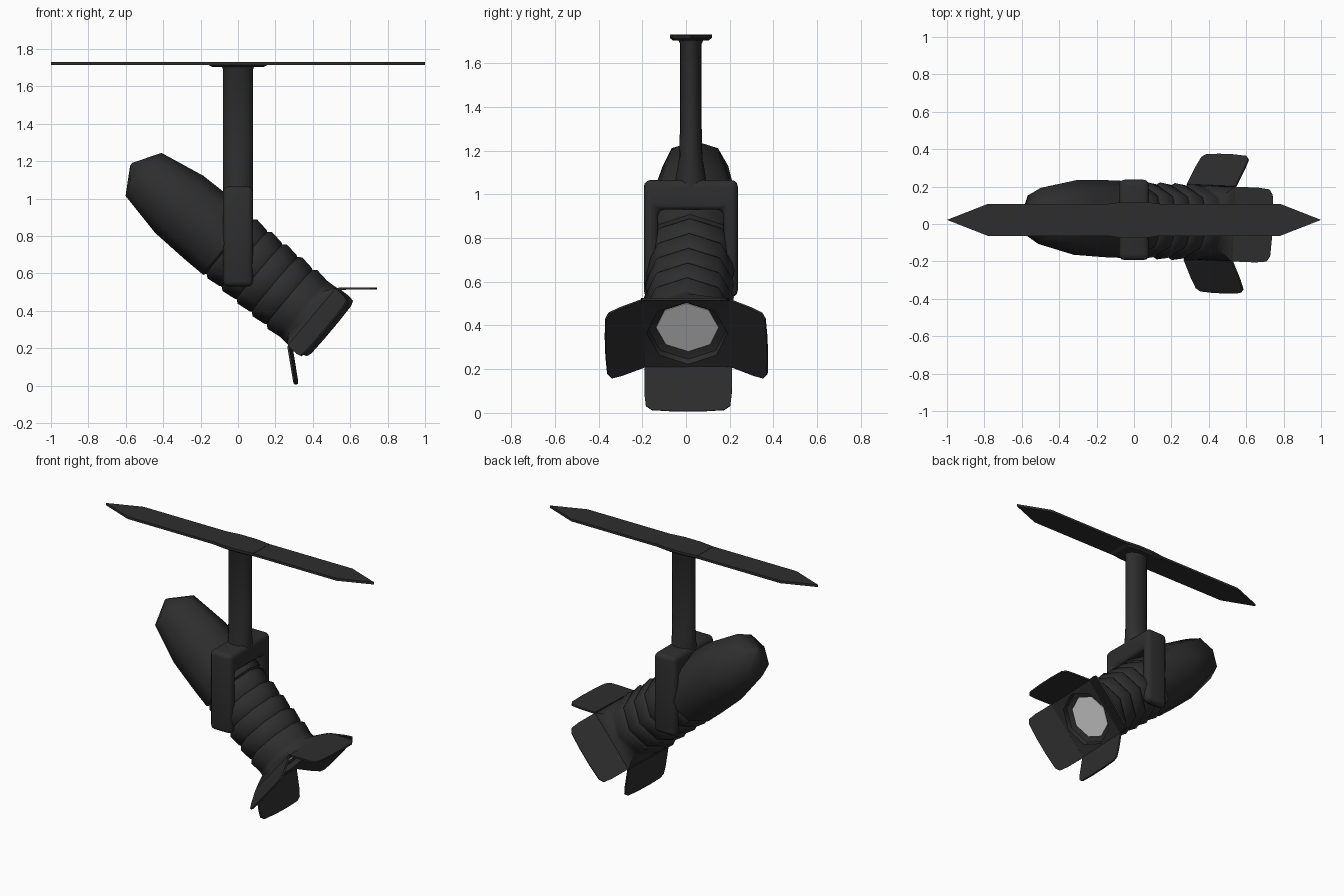
import bpy, bmesh
from math import sin, cos, pi, radians
from mathutils import Matrix, Vector

cube = bpy.data.objects.get("Cube")
if cube:
    bpy.data.objects.remove(cube, do_unlink=True)


def material(name, rgb):
    m = bpy.data.materials.new(name)
    m.use_nodes = True
    m.diffuse_color = (*rgb, 1)
    m.node_tree.nodes["Principled BSDF"].inputs["Base Color"].default_value = (*rgb, 1)
    return m


BLACK = material("matte black", (0.027, 0.027, 0.027))
GLASS = material("pale lens", (0.8, 0.8, 0.8))
MID_Y = 0.022


def finish(name, bm, mat, matrix=Matrix(), smooth=None):
    bmesh.ops.recalc_face_normals(bm, faces=bm.faces)
    me = bpy.data.meshes.new(name)
    bm.to_mesh(me)
    bm.free()
    me.materials.append(mat)
    ob = bpy.data.objects.new(name, me)
    bpy.context.collection.objects.link(ob)
    ob.matrix_world = matrix
    if smooth:
        bpy.ops.object.select_all(action='DESELECT')
        ob.select_set(True)
        bpy.context.view_layer.objects.active = ob
        bpy.ops.object.shade_smooth_by_angle(angle=radians(smooth))
    return ob


def loft(name, rings, mat, matrix=Matrix(), smooth=None):
    """Skin a list of equal-length point rings and cap both ends."""
    bm = bmesh.new()
    loops = [[bm.verts.new(p) for p in ring] for ring in rings]
    for a, b in zip(loops, loops[1:]):
        for i in range(len(a)):
            j = (i + 1) % len(a)
            bm.faces.new((a[i], a[j], b[j], b[i]))
    bm.faces.new(loops[0])
    bm.faces.new(loops[-1])
    return finish(name, bm, mat, matrix, smooth)


def prism(name, outline, axis, depth, mat, matrix=Matrix()):
    """Extrude a flat outline along an axis."""
    d = Vector(axis) * depth
    pts = [Vector(p) for p in outline]
    return loft(name, [pts, [p + d for p in pts]], mat, matrix)


def octagon(a, r, corner=1.0):
    """Ring across the lamp axis; corner pushes the diagonals outward."""
    ring = []
    for i in range(8):
        k = r * (corner if i % 2 else 1)
        ring.append((a, k * sin(i * pi / 4), k * cos(i * pi / 4)))
    return ring


def ellipse(z, rx, ry, n=16):
    return [(rx * cos(2 * pi * i / n), MID_Y + ry * sin(2 * pi * i / n), z) for i in range(n)]


# Lamp head frame: local x runs along the barrel towards the lens
HEAD = (Matrix.Translation((0, MID_Y, 0.705))
        @ Matrix.Rotation(-0.042, 4, 'Z') @ Matrix.Rotation(radians(40), 4, 'Y'))

# Barrel with pointed back, ribbed neck and recessed front
profile = [(-0.745, 0.01), (-0.66, 0.15), (-0.41, 0.2), (-0.2, 0.206), (-0.07, 0.206)]
for i in range(5):
    a = -0.06 + 0.105 * i
    profile += [(a, 0.19), (a + 0.02, 0.206), (a + 0.095, 0.196)]
profile += [(0.48, 0.197), (0.52, 0.2, 1.38), (0.535, 0.2, 1.41),
            (0.53, 0.185), (0.5, 0.18), (0.484, 0.143)]
loft("barrel", [octagon(*p) for p in profile], BLACK, HEAD, 50)

# Lens
loft("lens", [octagon(0.482, 0.142), octagon(0.488, 0.142)], GLASS, HEAD)

# Four hinged flaps around the front: (run along the axis, run outward)
for i, label in enumerate(("top", "left", "bottom", "right")):
    da, dr = (0.1, 0.17) if i % 2 else (0.157, 0.135)
    turn = Matrix.Rotation(i * pi / 2, 4, 'X')
    half = [(0.2, 0), (0.2, 0.6), (0.193, 0.88), (0.165, 0.97), (0.06, 1)]
    shape = half + [(-w, t) for w, t in reversed(half)]
    bm = bmesh.new()
    bm.faces.new([bm.verts.new((0.53 + da * t, w, 0.2 + dr * t)) for w, t in shape])
    flap = finish(label + "_flap", bm, BLACK, HEAD @ turn)
    solid = flap.modifiers.new("thickness", 'SOLIDIFY')
    solid.thickness = 0.011
    solid.offset = 0

# Yoke: inverted U straddling the barrel
half = [(0.215, 0.53), (0.215, 1.065)]
inner = [(0.15, 0.93), (0.15, 0.53)]
u_shape = half + [(-y, z) for y, z in reversed(half)]
u_shape += [(-y, z) for y, z in reversed(inner)] + inner
yoke = prism("yoke", [(-0.08, MID_Y + y, z) for y, z in u_shape], (1, 0, 0), 0.16, BLACK)
bevel = yoke.modifiers.new("rounding", 'BEVEL')
bevel.width = 0.03
bevel.segments = 3
for p in yoke.data.polygons:
    p.use_smooth = True

# Stem, flared where it meets the yoke and the ceiling plate
stem = [(1.0, 0.08, 0.075), (1.07, 0.08, 0.07), (1.17, 0.08, 0.053), (1.3, 0.08, 0.05),
        (1.69, 0.08, 0.05), (1.71, 0.088, 0.06)]
loft("stem", [ellipse(*s) for s in stem], BLACK, smooth=50)

# Ceiling plate
loft("ceiling_plate", [[(x * k, MID_Y + y * k, z)
                        for x, y in ((0.16, 0.083), (0.06, 0.096), (-0.06, 0.096), (-0.16, 0.083),
                                     (-0.16, -0.083), (-0.06, -0.096), (0.06, -0.096), (0.16, -0.083))]
                       for z, k in ((1.703, 0.85), (1.715, 1), (1.731, 1))], BLACK)

# Track with pointed ends
track = [(1, 0), (0.78, 0.086), (-0.78, 0.086), (-1, 0), (-0.78, -0.086), (0.78, -0.086)]
prism("track", [(x, MID_Y + y, 1.713) for x, y in track], (0, 0, 1), 0.016, BLACK)
